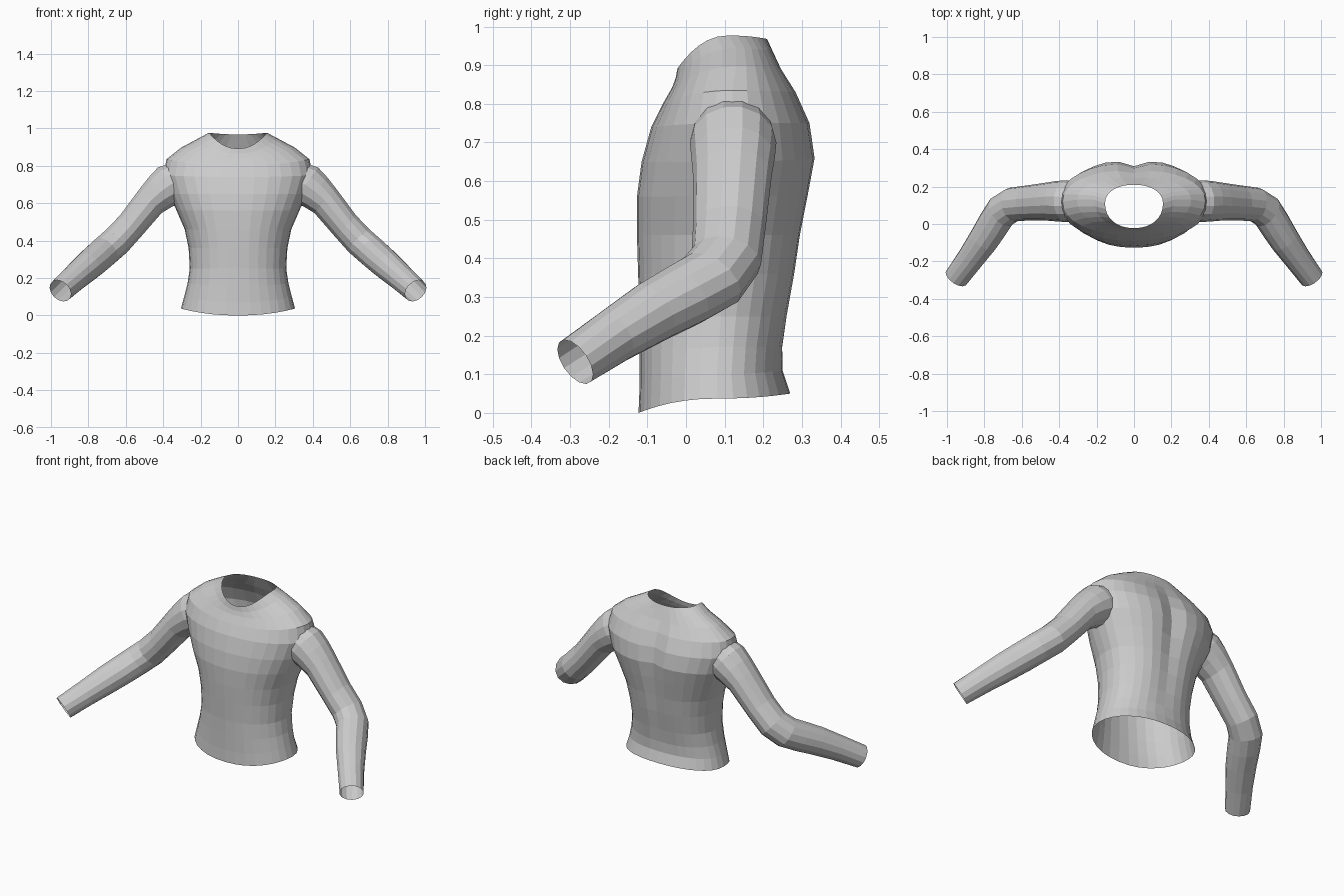
import bpy, bmesh, math
from mathutils import Vector

if "Cube" in bpy.data.objects:
    bpy.data.objects.remove(bpy.data.objects["Cube"])

open_rims = []   # rim points whose caps get removed after the union


def loft(name, rings, open_ends):
    """Closed tube through equally sized rings; remembers the ends to reopen."""
    bm = bmesh.new()
    rows = [[bm.verts.new(p) for p in ring] for ring in rings]
    n = len(rows[0])
    for a, b in zip(rows, rows[1:]):
        for i in range(n):
            j = (i + 1) % n
            bm.faces.new((a[i], a[j], b[j], b[i]))
    bm.faces.new(rows[0][::-1])
    bm.faces.new(rows[-1])
    bmesh.ops.recalc_face_normals(bm, faces=bm.faces)
    for e in open_ends:
        open_rims.append([Vector(p) for p in rings[e]])
    me = bpy.data.meshes.new(name)
    bm.to_mesh(me)
    bm.free()
    ob = bpy.data.objects.new(name, me)
    bpy.context.collection.objects.link(ob)
    return ob


def torso_ring(zf, zs, zb, w, yf, ys, yb, groove, n=32):
    """Cross-section from its front, side and back points, with a spine groove."""
    pts = []
    for i in range(n):
        a = 2 * math.pi * i / n
        s, c = math.sin(a), math.cos(a)          # c = -1 front, 1 back
        x = w * math.copysign(abs(s) ** 0.92, s)
        d = abs(c) ** 0.92
        y = ys + d * ((yb - ys) if c > 0 else (yf - ys))
        z = zs + c * c * ((zb if c > 0 else zf) - zs)
        if c > 0:
            y -= groove * math.exp(-(x / 0.065) ** 2)
        pts.append((x, y, z))
    return pts


def sleeve_ring(center, tangent, ry, rv, side, n=14):
    t = Vector(tangent).normalized()
    u = Vector((0, 1, 0))
    u = (u - t * u.dot(t)).normalized()
    v = t.cross(u)
    pts = []
    for i in range(n):
        a = 2 * math.pi * i / n
        p = Vector(center) + u * ry * math.cos(a) + v * rv * math.sin(a)
        pts.append((p.x * side, p.y, p.z))
    return pts


# Torso from hem to neckline: z front/side/back, half width, y front/side/back, groove
body = [
    (0.00, 0.037, 0.05, 0.305, -0.123, 0.08, 0.270, 0),
    (0.07, 0.10, 0.11, 0.288, -0.120, 0.08, 0.250, 0),
    (0.16, 0.17, 0.17, 0.270, -0.120, 0.085, 0.253, 0.004),
    (0.25, 0.25, 0.25, 0.258, -0.120, 0.09, 0.268, 0.01),
    (0.36, 0.36, 0.36, 0.264, -0.124, 0.10, 0.290, 0.015),
    (0.46, 0.46, 0.46, 0.285, -0.127, 0.105, 0.306, 0.02),
    (0.56, 0.56, 0.57, 0.328, -0.127, 0.11, 0.328, 0.028),
    (0.65, 0.65, 0.66, 0.368, -0.115, 0.12, 0.344, 0.035),
    (0.74, 0.75, 0.75, 0.400, -0.090, 0.12, 0.328, 0.03),
    (0.80, 0.835, 0.83, 0.382, -0.060, 0.12, 0.290, 0.018),
    (0.842, 0.897, 0.89, 0.305, -0.036, 0.13, 0.250, 0.006),
    (0.866, 0.945, 0.935, 0.215, -0.027, 0.13, 0.225, 0),
    (0.892, 0.977, 0.968, 0.155, -0.022, 0.11, 0.210, 0),
]
shirt = loft("shirt", [torso_ring(*r) for r in body], (0, -1))

# Sleeve from inside the shoulder to the cuff: centre, direction, two radii
arm = [
    ((0.27, 0.12, 0.745), (0.85, 0, -0.5), 0.10, 0.10),
    ((0.36, 0.122, 0.70), (0.80, 0, -0.60), 0.112, 0.117),
    ((0.415, 0.122, 0.66), (0.80, 0, -0.62), 0.108, 0.103),
    ((0.465, 0.12, 0.615), (0.76, 0, -0.65), 0.102, 0.090),
    ((0.575, 0.112, 0.478), (0.72, 0, -0.70), 0.094, 0.082),
    ((0.650, 0.104, 0.397), (0.68, -0.20, -0.68), 0.092, 0.084),
    ((0.710, 0.065, 0.345), (0.62, -0.55, -0.58), 0.092, 0.084),
    ((0.755, -0.005, 0.305), (0.56, -0.70, -0.48), 0.088, 0.083),
    ((0.805, -0.085, 0.262), (0.54, -0.73, -0.46), 0.082, 0.080),
    ((0.875, -0.185, 0.200), (0.53, -0.73, -0.46), 0.072, 0.072),
    ((0.950, -0.287, 0.132), (0.50, -0.72, -0.50), 0.066, 0.066),
]
sleeves = [loft("sleeve", [sleeve_ring(*r, side) for r in arm], (-1,))
           for side in (1, -1)]

# Weld the sleeves onto the torso
bpy.context.view_layer.objects.active = shirt
for s in sleeves:
    m = shirt.modifiers.new("union", "BOOLEAN")
    m.operation = "UNION"
    m.solver = "EXACT"
    m.object = s
    bpy.ops.object.modifier_apply(modifier=m.name)
for s in sleeves:
    bpy.data.objects.remove(s)

# Reopen neck, hem and cuffs
bm = bmesh.new()
bm.from_mesh(shirt.data)
caps = []
for f in bm.faces:
    for rim in open_rims:
        if all(min((v.co - p).length for p in rim) < 1e-4 for v in f.verts):
            caps.append(f)
            break
bmesh.ops.delete(bm, geom=caps, context="FACES")
bm.to_mesh(shirt.data)
bm.free()
